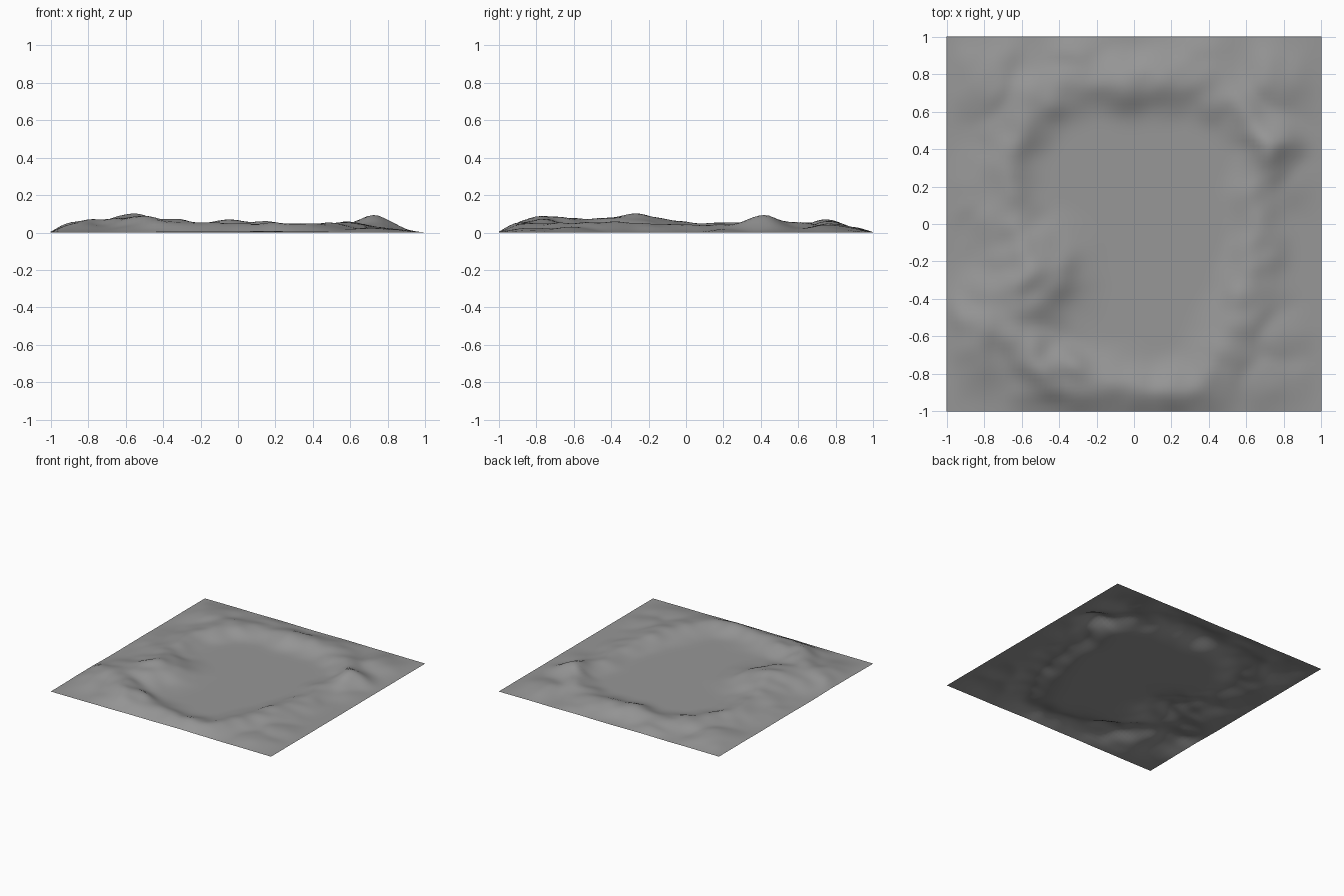
import bpy, bmesh, math
from mathutils import Vector, noise

if "Cube" in bpy.data.objects:
    bpy.data.objects.remove(bpy.data.objects["Cube"])

# Ridge loop round the flat basin: x, y, crest height, slope width
RING = [(-.50, -.27, .098, .19), (-.64, -.05, .064, .15), (-.68, .2, .05, .13),
        (-.65, .42, .056, .11), (-.54, .66, .060, .14), (-.25, .75, .046, .12),
        (0, .72, .074, .11), (.3, .77, .050, .13), (.55, .64, .046, .11),
        (.73, .43, .092, .10), (.66, .2, .046, .10), (.64, 0, .042, .09),
        (.64, -.2, .054, .10), (.59, -.42, .062, .12), (.50, -.65, .052, .13),
        (.36, -.86, .050, .13), (.1, -.91, .052, .13), (-.2, -.84, .060, .14),
        (-.5, -.75, .092, .13), (-.68, -.52, .078, .19)]
# Outlying foothills
HILLS = [(-.78, -.55, .068, .20), (-.75, .74, .045, .16), (.72, .74, .042, .15),
         (.74, -.60, .035, .12), (-.82, .15, .028, .16), (.3, .87, .030, .14),
         (.70, -.82, .030, .14), (-.3, .88, .032, .14), (.82, .2, .020, .12)]

# Sample points along the closed ridge
samples = list(HILLS)
for i, a in enumerate(RING):
    b = RING[(i + 1) % len(RING)]
    for k in range(6):
        t = k / 6
        s = t * t * (3 - 2 * t)
        samples.append((a[0] + (b[0] - a[0]) * t, a[1] + (b[1] - a[1]) * t,
                        a[2] + (b[2] - a[2]) * s, a[3] + (b[3] - a[3]) * s))


def height(x, y):
    # Wandering ridges, flat floor, gentler outer slopes, tapered border
    n = noise.noise_vector(Vector((x * 5, y * 5, 3)))
    px, py = x + .035 * n.x, y + .035 * n.y
    r = math.hypot(px, py)
    h = 0
    for u, v, c, w in samples:
        if r > math.hypot(u, v):
            w *= 1 + min(.3, 3 * (r - math.hypot(u, v)))
        h = max(h, c * math.exp(-((px - u) ** 2 + (py - v) ** 2) / (w * w)))
    h *= 1 + .3 * noise.noise(Vector((x * 8, y * 8, 1)))
    edge = min(1, (1 - max(abs(x), abs(y))) / .12)
    edge = edge * (2 - edge)
    return max(0, h - .002) * (.12 + .88 * edge)


# Terrain sheet
N = 72
bm = bmesh.new()
bmesh.ops.create_grid(bm, x_segments=N, y_segments=N, size=1)
for v in bm.verts:
    v.co.z = height(v.co.x, v.co.y)
# Erode sharp creases
for _ in range(2):
    z = {v: sum(e.other_vert(v).co.z for e in v.link_edges) / len(v.link_edges)
         for v in bm.verts if not v.is_boundary}
    for v, avg in z.items():
        v.co.z = (v.co.z + avg) / 2
low = min(v.co.z for v in bm.verts)
for v in bm.verts:
    v.co.z -= low
mesh = bpy.data.meshes.new("terrain")
bm.to_mesh(mesh)
bm.free()
for p in mesh.polygons:
    p.use_smooth = True
mat = bpy.data.materials.new("dark_ground")
mat.diffuse_color = (.31, .31, .31, 1)
mat.use_nodes = True
mat.node_tree.nodes["Principled BSDF"].inputs["Base Color"].default_value = mat.diffuse_color
mesh.materials.append(mat)
terrain = bpy.data.objects.new("terrain", mesh)
bpy.context.collection.objects.link(terrain)
